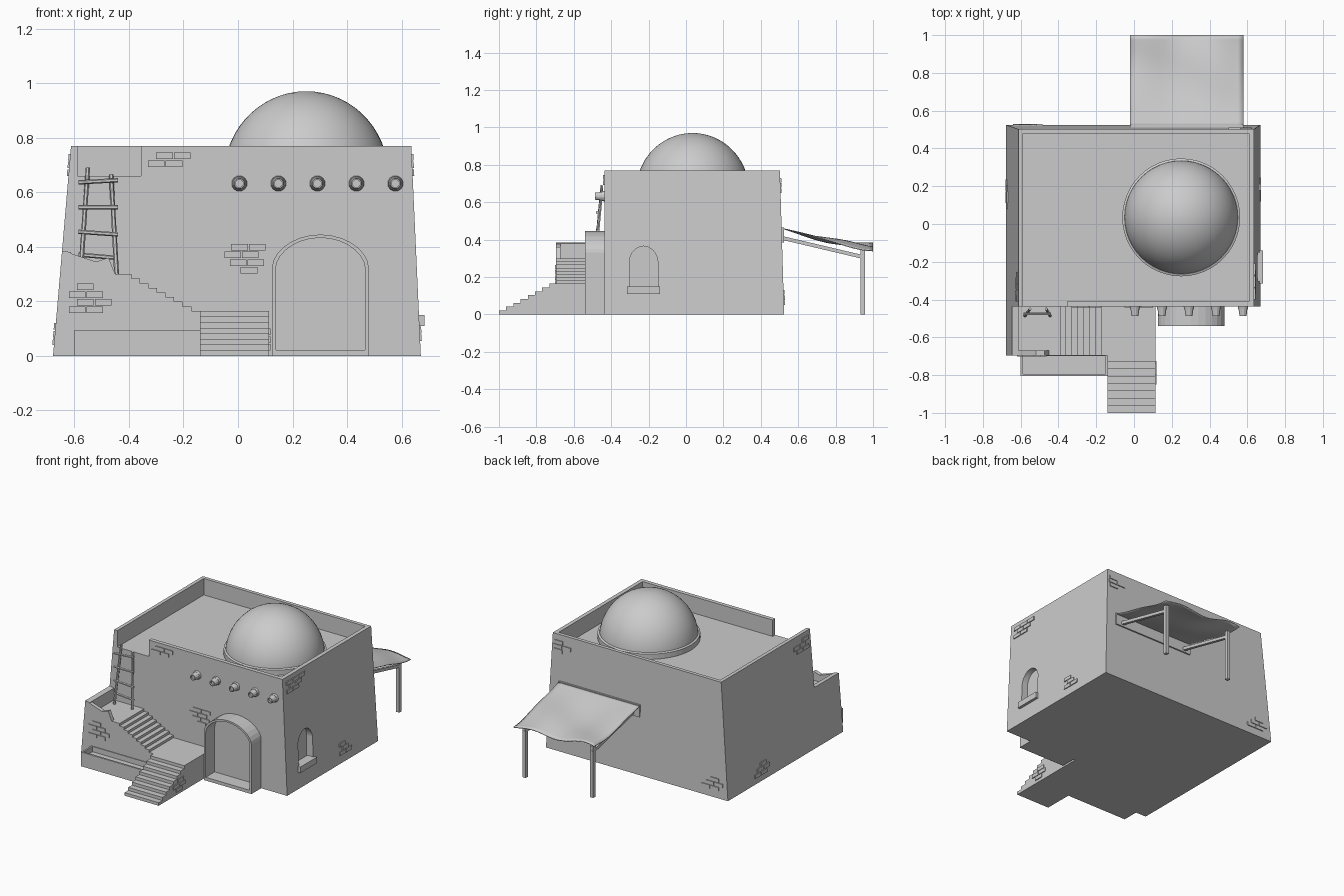
import bpy, bmesh, math
from mathutils import Vector

if "Cube" in bpy.data.objects:
    bpy.data.objects.remove(bpy.data.objects["Cube"])

plaster = bpy.data.materials.new("plaster_grey")
plaster.diffuse_color = (0.6, 0.6, 0.6, 1)
plaster.use_nodes = True
plaster.node_tree.nodes["Principled BSDF"].inputs["Base Color"].default_value = plaster.diffuse_color


def finish(name, bm, smooth=False):
    bmesh.ops.recalc_face_normals(bm, faces=bm.faces)
    me = bpy.data.meshes.new(name)
    bm.to_mesh(me)
    bm.free()
    me.materials.append(plaster)
    ob = bpy.data.objects.new(name, me)
    bpy.context.collection.objects.link(ob)
    if smooth:
        for p in me.polygons:
            p.use_smooth = True
    return ob


def loft(name, lower, upper):
    """Solid between two matching rings of points."""
    bm = bmesh.new()
    a = [bm.verts.new(p) for p in lower]
    b = [bm.verts.new(p) for p in upper]
    bm.faces.new(a)
    bm.faces.new(b)
    for i in range(len(a)):
        j = (i + 1) % len(a)
        bm.faces.new((a[i], a[j], b[j], b[i]))
    return finish(name, bm)


def prism(name, pts, axis, lo, hi):
    """Profile of (u, z) points pushed along x or y."""
    put = (lambda u, z, d: (d, u, z)) if axis == "x" else (lambda u, z, d: (u, d, z))
    return loft(name, [put(u, z, lo) for u, z in pts], [put(u, z, hi) for u, z in pts])


def rect(x0, x1, y0, y1, z):
    return [(x0, y0, z), (x1, y0, z), (x1, y1, z), (x0, y1, z)]


def box(name, x0, x1, y0, y1, z0, z1):
    return loft(name, rect(x0, x1, y0, y1, z0), rect(x0, x1, y0, y1, z1))


def bar(name, p, q, r0, r1, sides=6):
    p, q = Vector(p), Vector(q)
    rot = (q - p).to_track_quat("Z", "Y")
    ring = lambda c, r: [c + rot @ Vector((r * math.cos(t), r * math.sin(t), 0))
                         for t in [2 * math.pi * (i + 0.5) / sides for i in range(sides)]]
    return loft(name, ring(p, r0), ring(q, r1))


def cut(ob, cutter):
    m = ob.modifiers.new("cut", "BOOLEAN")
    m.operation, m.solver, m.object = "DIFFERENCE", "EXACT", cutter
    bpy.context.view_layer.objects.active = ob
    bpy.ops.object.modifier_apply(modifier="cut")
    bpy.data.objects.remove(cutter)


def arch(c, w, z0, spring, top, n=14):
    pts = [(c - w, z0), (c + w, z0)]
    for i in range(n + 1):
        t = math.pi * i / n
        k = math.sin(t) ** 1.15 if 0 < i < n else 0
        pts.append((c + w * math.cos(t), spring + (top - spring) * k))
    return pts


# sloping wall positions by height
H = 0.77
left_x = lambda z: -0.678 + 0.066 * z / H
right_x = lambda z: 0.67 - 0.035 * z / H
back_y = lambda z: 0.525 - 0.023 * z / H
FRONT, FLOOR = -0.437, 0.66

# house with sunken roof, parapet gap and window niche
house = loft("house_body", rect(left_x(0), right_x(0), FRONT, back_y(0), 0),
             rect(left_x(H), right_x(H), FRONT, back_y(H), H))
cut(house, box("roof_cutter", -0.588, 0.608, -0.41, 0.478, FLOOR, 1))
cut(house, box("gap_cutter", -0.588, -0.355, -0.6, -0.38, FLOOR, 1))
cut(house, prism("window_cutter", arch(-0.227, 0.076, 0.14, 0.285, 0.365), "x", 0.615, 0.8))
box("window_sill", 0.62, 0.683, -0.315, -0.14, 0.11, 0.15)

# dome and collar, turned from a profile
def turned(name, profile, segs=48):
    bm = bmesh.new()
    rings = [[bm.verts.new((0.25 + r * math.cos(2 * math.pi * i / segs),
                            0.035 + r * math.sin(2 * math.pi * i / segs), z))
              for i in range(segs)] for r, z in profile]
    for a, b in zip(rings, rings[1:]):
        for i in range(segs):
            j = (i + 1) % segs
            bm.faces.new((a[i], a[j], b[j], b[i]))
    bm.faces.new(rings[-1])
    return finish(name, bm, True)


turned("dome", [(0.302 * math.cos(t), FLOOR + 0.31 * math.sin(t))
                for t in [math.radians(6 * i) for i in range(15)] + [math.radians(89)]])
collar = turned("dome_collar", [(0.312, FLOOR), (0.312, 0.695), (0.300, 0.70), (0.29, 0.68)])
collar.data.polygons.foreach_set("use_smooth", [False] * len(collar.data.polygons))

# arched doorway with recess
door = prism("doorway", arch(0.302, 0.176, 0, 0.33, 0.445), "y", -0.54, FRONT + 0.01)
cut(door, prism("door_cutter", arch(0.302, 0.163, 0.022, 0.325, 0.433), "y", -0.6, -0.445))

# beam ends above the door
for i in range(5):
    x = 0.005 + 0.143 * i
    bar("beam_collar", (x, FRONT + 0.005, 0.632), (x, -0.45, 0.632), 0.03, 0.026, 12)
    peg = bar("beam_end", (x, FRONT, 0.632), (x, -0.487, 0.632), 0.026, 0.019, 12)
    cut(peg, bar("peg_cutter", (x, -0.475, 0.632), (x, -0.5, 0.632), 0.014, 0.014, 12))

# upper flight and landing
steps = [(-0.45, 0.30), (-0.39, 0.30)]
n = 8
for i in range(1, n + 1):
    x, z = -0.39 + 0.25 * (i - 1) / n, 0.30 - 0.135 * i / n
    steps += [(x, z), (x + 0.25 / n, z)]
prism("landing_and_upper_stairs",
      [(-0.13, 0), (left_x(0), 0), (left_x(0.30), 0.30)] + steps, "y", -0.695, FRONT + 0.005)
# lower flight
flight = [(FRONT + 0.005, 0), (FRONT + 0.005, 0.165), (-0.73, 0.165)]
for i in range(1, n):
    y, z = -0.73 - 0.27 * (i - 1) / (n - 1), 0.165 - 0.165 * i / n
    flight += [(y, z), (y - 0.27 / (n - 1), z)]
prism("lower_stairs", flight + [(-1.0, 0)], "x", -0.14, 0.113)

# broken landing parapets
prism("landing_front_wall", [(left_x(0.28), 0.28), (left_x(0.385), 0.385), (-0.60, 0.372),
      (-0.565, 0.36), (-0.52, 0.345), (-0.475, 0.36), (-0.45, 0.30), (-0.45, 0.28)],
      "y", -0.695, -0.67)
prism("landing_side_wall", [(left_x(0.28), 0.28), (left_x(0.385), 0.385), (-0.612, 0.38),
      (-0.612, 0.28)], "y", -0.694, FRONT + 0.005)

# planter trough
trough = box("trough", -0.60, -0.14, -0.805, -0.69, 0, 0.095)
cut(trough, box("trough_cutter", -0.588, -0.152, -0.793, -0.70, 0.06, 0.2))

# ladder
bar("ladder_rail", (-0.577, -0.485, 0.30), (-0.55, -0.45, 0.69), 0.009, 0.008)
bar("ladder_rail", (-0.445, -0.485, 0.30), (-0.465, -0.45, 0.665), 0.009, 0.008)
for z, tilt in ((0.365, -0.006), (0.45, -0.005), (0.545, 0), (0.64, 0.004)):
    bar("ladder_rung", (-0.585, -0.475, z - tilt), (-0.44, -0.475, z + tilt), 0.008, 0.008)

# awning cloth
bm = bmesh.new()
N = 20
grid = []
for j in range(N + 1):
    t = j / N
    row = []
    for i in range(N + 1):
        s = i / N
        z = 0.463 - 0.105 * t + t * (0.016 * math.sin(2 * math.pi * 1.5 * s + 0.6)
            + 0.012 * math.sin(7 * t + 5 * s)) - 0.012 * math.sin(math.pi * t)
        row.append(bm.verts.new((-0.02 + 0.60 * s, 0.513 + 0.487 * t, z)))
    grid.append(row)
for j in range(N):
    for i in range(N):
        bm.faces.new((grid[j][i], grid[j][i + 1], grid[j + 1][i + 1], grid[j + 1][i]))
cloth = finish("awning_cloth", bm, True)
cloth.modifiers.new("thickness", "SOLIDIFY").thickness = 0.005

# awning frame
box("awning_wall_board", -0.02, 0.58, 0.50, 0.523, 0.385, 0.465)
for x in (0.03, 0.53):
    box("awning_post", x - 0.012, x + 0.012, 0.932, 0.956, 0, 0.345)
    bar("awning_rafter", (x, 0.51, 0.41), (x, 0.955, 0.305), 0.014, 0.014, 4)

# exposed brick patches: rows are (offset, count) from the top
WALLS = {"front": lambda u, z, d: (u, FRONT - d, z),
         "landing": lambda u, z, d: (u, -0.695 - d, z),
         "stair": lambda u, z, d: (0.113 + d, u, z),
         "right": lambda u, z, d: (right_x(z) + d, u, z),
         "left": lambda u, z, d: (left_x(z) - d, u, z),
         "back": lambda u, z, d: (u, back_y(z) + d, z)}


def bricks(wall, u, top, rows):
    f = WALLS[wall]
    for r, (off, count) in enumerate(rows):
        z1 = top - 0.028 * r
        z0 = z1 - 0.024
        for k in range(count):
            a = u + off + 0.065 * k
            b = a + 0.061
            ring = lambda d: [f(a, z0, d), f(b, z0, d), f(b, z1, d), f(a, z1, d)]
            loft("brick", ring(-0.01), ring(0.006))


bricks("front", -0.33, 0.745, [(0.03, 2), (0, 2)])
bricks("front", -0.05, 0.41, [(0.025, 2), (0, 2), (0.02, 2), (0.06, 1)])
bricks("landing", -0.62, 0.265, [(0.03, 1), (0, 2), (0.03, 2), (0, 2)])
bricks("stair", -0.85, 0.10, [(0.05, 1), (0, 2), (0.03, 1)])
bricks("right", -0.40, 0.74, [(0, 3), (0.03, 2), (0, 2)])
bricks("right", 0.12, 0.135, [(0, 1), (0.03, 1), (0, 2)])
bricks("left", 0.08, 0.12, [(0.03, 1), (0, 2), (0.03, 2)])
bricks("left", -0.41, 0.74, [(0, 1), (0.03, 2), (0, 2)])
bricks("back", -0.64, 0.13, [(0.03, 1), (0, 2), (0.03, 2)])
bricks("back", 0.50, 0.73, [(0.06, 1), (0, 2), (0.06, 1)])
